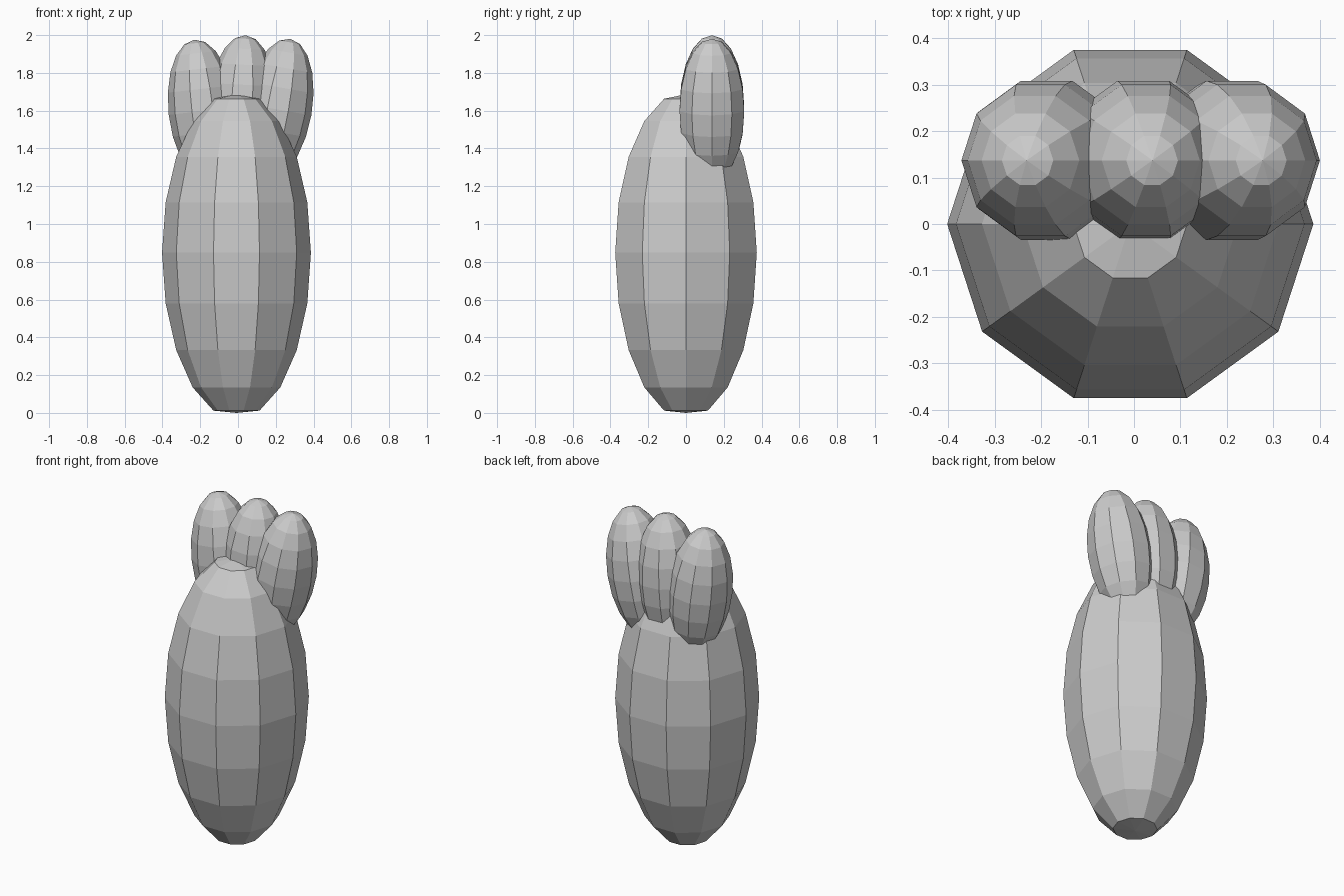
import bpy, bmesh
from math import sin, cos, pi, radians
from mathutils import Matrix

if "Cube" in bpy.data.objects:
    bpy.data.objects.remove(bpy.data.objects["Cube"])

SIDES = 10


def lathe(name, profile, bottom, top, matrix):
    """Faceted solid of revolution with pole points at both ends."""
    bm = bmesh.new()
    rings = [[bm.verts.new((r * cos(2 * pi * i / SIDES), r * sin(2 * pi * i / SIDES), z))
              for i in range(SIDES)] for r, z in profile]
    low, high = bm.verts.new((0, 0, bottom)), bm.verts.new((0, 0, top))
    for i in range(SIDES):
        j = (i + 1) % SIDES
        for a, b in zip(rings, rings[1:]):
            bm.faces.new((a[i], a[j], b[j], b[i]))
        bm.faces.new((low, rings[0][j], rings[0][i]))
        bm.faces.new((high, rings[-1][i], rings[-1][j]))
    mesh = bpy.data.meshes.new(name)
    bm.to_mesh(mesh)
    bm.free()
    obj = bpy.data.objects.new(name, mesh)
    obj.matrix_world = matrix
    bpy.context.collection.objects.link(obj)
    return obj


# Main stem with nearly flat ends
stem = [(0.122, 0.012), (0.232, 0.135), (0.319, 0.332), (0.375, 0.58), (0.394, 0.848),
        (0.375, 1.115), (0.319, 1.356), (0.232, 1.545), (0.122, 1.663)]
lathe("main_stem", stem, 0.0, 1.687, Matrix.Translation((-0.008, 0, 0)))

# Three fanned lobes behind the tip
R, H = 0.18, 0.38
lobe = [(R * sin(k * pi / 10), -H * cos(k * pi / 10)) for k in range(1, 10)]
for name, x, z, tilt in (("left_lobe", -0.188, 1.598, -6.5),
                         ("middle_lobe", 0.02, 1.62, 3),
                         ("right_lobe", 0.211, 1.606, 10)):
    lathe(name, lobe, -H, H,
          Matrix.Translation((x, 0.137, z)) @ Matrix.Rotation(radians(tilt), 4, 'Y'))
